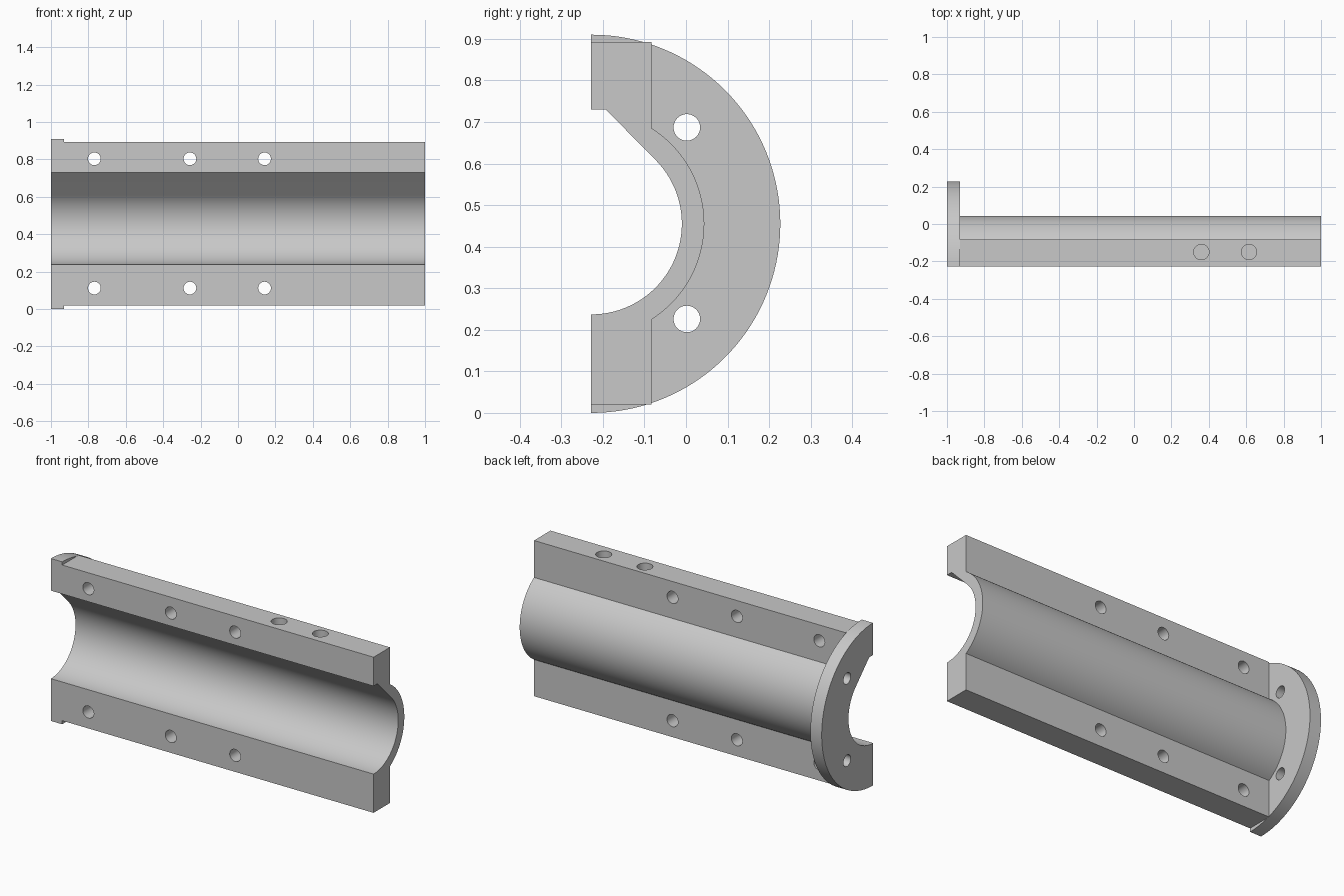
import bpy, bmesh
from math import sin, cos, pi, radians, sqrt, asin
from mathutils import Matrix, Vector

cube = bpy.data.objects.get("Cube")
if cube:
    bpy.data.objects.remove(cube, do_unlink=True)

grey = bpy.data.materials.new("light grey")
grey.use_nodes = True
colour = (0.58, 0.58, 0.58, 1)
grey.diffuse_color = colour
grey.node_tree.nodes["Principled BSDF"].inputs["Base Color"].default_value = colour

CY, CZ = -0.228, 0.455              # bore axis
BORE, SHELL, FLANGE = 0.218, 0.272, 0.455
FRONT, BACK = CY, -0.083            # faces of the clamping rails
LOW, HIGH = 0.02, 0.892
STEP = -0.93                        # inner face of the flange


def arc(radius, start, end, steps):
    """Points (y, z) about the bore axis, angles in radians from +y."""
    angles = [start + (end - start) * i / steps for i in range(steps + 1)]
    return [(CY + radius * cos(a), CZ + radius * sin(a)) for a in angles]


def extrude(name, profile, x0, x1):
    bm = bmesh.new()
    face = bm.faces.new([bm.verts.new((x0, y, z)) for y, z in profile])
    out = bmesh.ops.extrude_face_region(bm, geom=[face])
    moved = [g for g in out["geom"] if isinstance(g, bmesh.types.BMVert)]
    bmesh.ops.translate(bm, verts=moved, vec=(x1 - x0, 0, 0))
    bmesh.ops.recalc_face_normals(bm, faces=bm.faces)
    return finish(name, bm)


def finish(name, bm):
    mesh = bpy.data.meshes.new(name)
    bm.to_mesh(mesh)
    bm.free()
    mesh.materials.append(grey)
    obj = bpy.data.objects.new(name, mesh)
    bpy.context.collection.objects.link(obj)
    return obj


def drill(obj, holes):
    """Cut round holes given as (centre, axis, radius, length)."""
    bm = bmesh.new()
    for centre, axis, radius, length in holes:
        turn = Vector(axis).to_track_quat("Z", "Y").to_matrix().to_4x4()
        bmesh.ops.create_cone(bm, cap_ends=True, segments=32, radius1=radius,
                              radius2=radius, depth=length,
                              matrix=Matrix.Translation(centre) @ turn)
    cutter = finish(obj.name + "_hole_cutter", bm)
    mod = obj.modifiers.new("holes", "BOOLEAN")
    mod.operation, mod.solver, mod.object = "DIFFERENCE", "EXACT", cutter
    bpy.ops.object.select_all(action="DESELECT")
    bpy.context.view_layer.objects.active = obj
    obj.select_set(True)
    bpy.ops.object.modifier_apply(modifier=mod.name)
    bpy.data.objects.remove(cutter, do_unlink=True)
    bpy.ops.object.shade_smooth_by_angle(angle=radians(25))


# Bore side of the section: round below, sloped relief above
bore = arc(BORE, -pi / 2, pi / 4, 48) + [(-0.193, 0.73), (FRONT, 0.73)]

# Half shell with a rail along each edge
meet = asin(sqrt(SHELL ** 2 - (BACK - CY) ** 2) / SHELL)
outside = [(FRONT, HIGH), (BACK, HIGH)] + arc(SHELL, meet, -meet, 48)
outside += [(BACK, LOW), (FRONT, LOW)]
shell = extrude("half_shell", bore + outside, STEP, 1)

# Bolt holes through both rails, blind holes in the top edge
holes = [((x, (FRONT + BACK) / 2, z), (0, 1, 0), 0.034, 0.3)
         for x in (-0.768, -0.257, 0.142) for z in (0.112, 0.803)]
holes += [((x, -0.15, HIGH), (0, 0, 1), 0.041, 0.2) for x in (0.36, 0.615)]
drill(shell, holes)

# Half round end flange with two bolt holes
flange = extrude("end_flange", bore + arc(FLANGE, pi / 2, -pi / 2, 72), -1, STEP)
drill(flange, [((-0.965, 0.002, z), (1, 0, 0), 0.032, 0.2)
               for z in (0.226, 0.687)])
